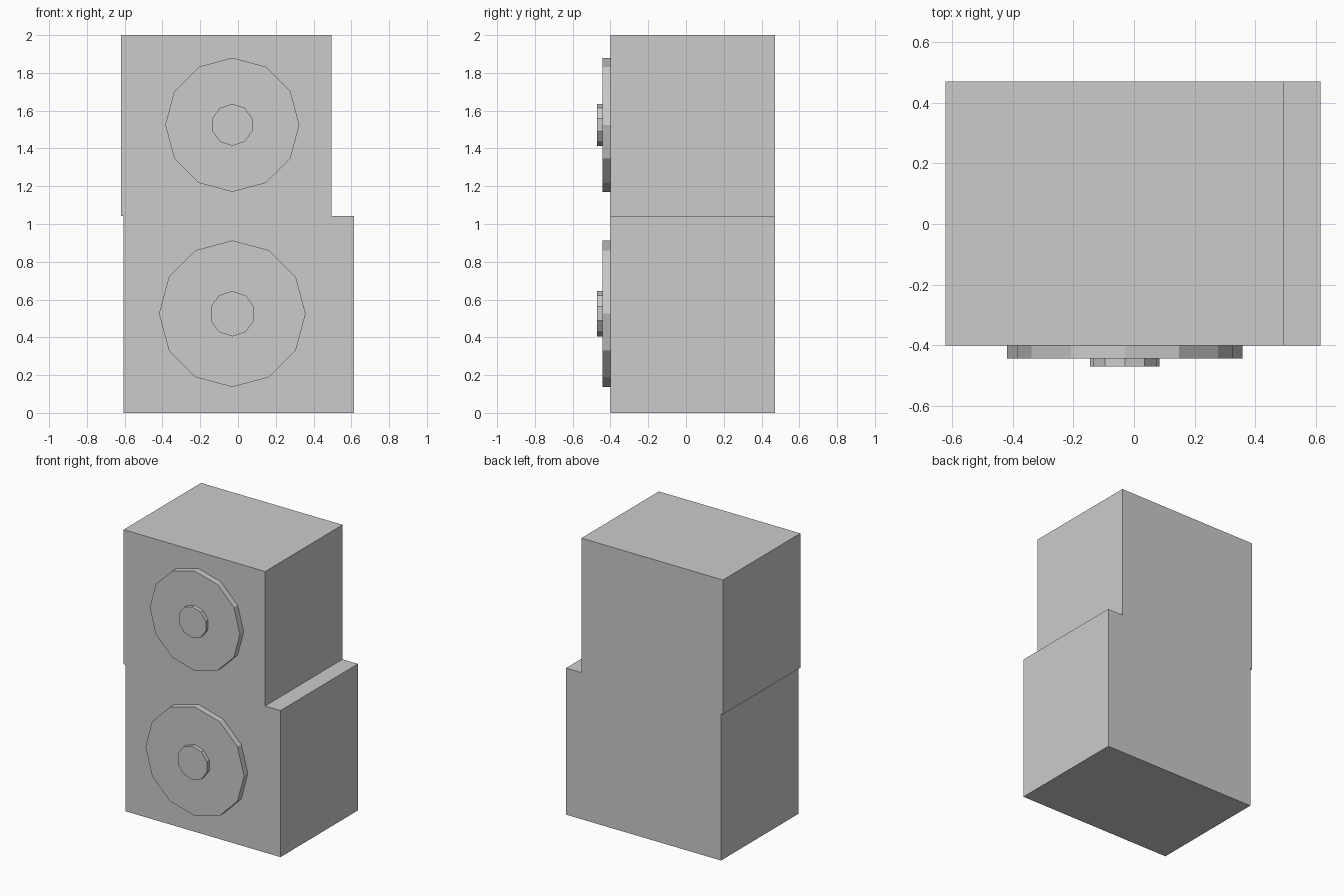
import bpy
import math

cube = bpy.data.objects.get("Cube")
if cube:
    bpy.data.objects.remove(cube, do_unlink=True)

GREY = (0.6, 0.6, 0.6, 1)
grey = bpy.data.materials.new("plain grey")
grey.use_nodes = True
grey.diffuse_color = GREY
grey.node_tree.nodes["Principled BSDF"].inputs["Base Color"].default_value = GREY

FRONT, BACK = -0.40, 0.47


def finish(name):
    obj = bpy.context.object
    obj.name = name
    bpy.ops.object.transform_apply(location=False, rotation=True, scale=True)
    obj.data.materials.append(grey)


def box(name, x0, x1, z0, z1):
    bpy.ops.mesh.primitive_cube_add(
        size=1, location=((x0 + x1) / 2, (FRONT + BACK) / 2, (z0 + z1) / 2))
    bpy.context.object.scale = (x1 - x0, BACK - FRONT, z1 - z0)
    finish(name)


def disc(name, z, radius, sides, y0, y1):
    # Rotated so the axis runs front to back with a corner at the top
    bpy.ops.mesh.primitive_cylinder_add(
        vertices=sides, radius=radius, depth=y1 - y0,
        location=(-0.03, (y0 + y1) / 2, z), rotation=(-math.pi / 2, 0, math.pi))
    finish(name)


# Two stacked cabinets
box("lower_cabinet", -0.605, 0.615, 0, 1.043)
box("upper_cabinet", -0.62, 0.494, 1.043, 2)

# Round cone and centre cap on each cabinet front
for level, z, cone, cap in (("lower", 0.525, 0.388, 0.12),
                            ("upper", 1.525, 0.355, 0.111)):
    disc(level + "_speaker_cone", z, cone, 12, -0.443, FRONT)
    disc(level + "_speaker_cap", z, cap, 10, -0.47, -0.443)
